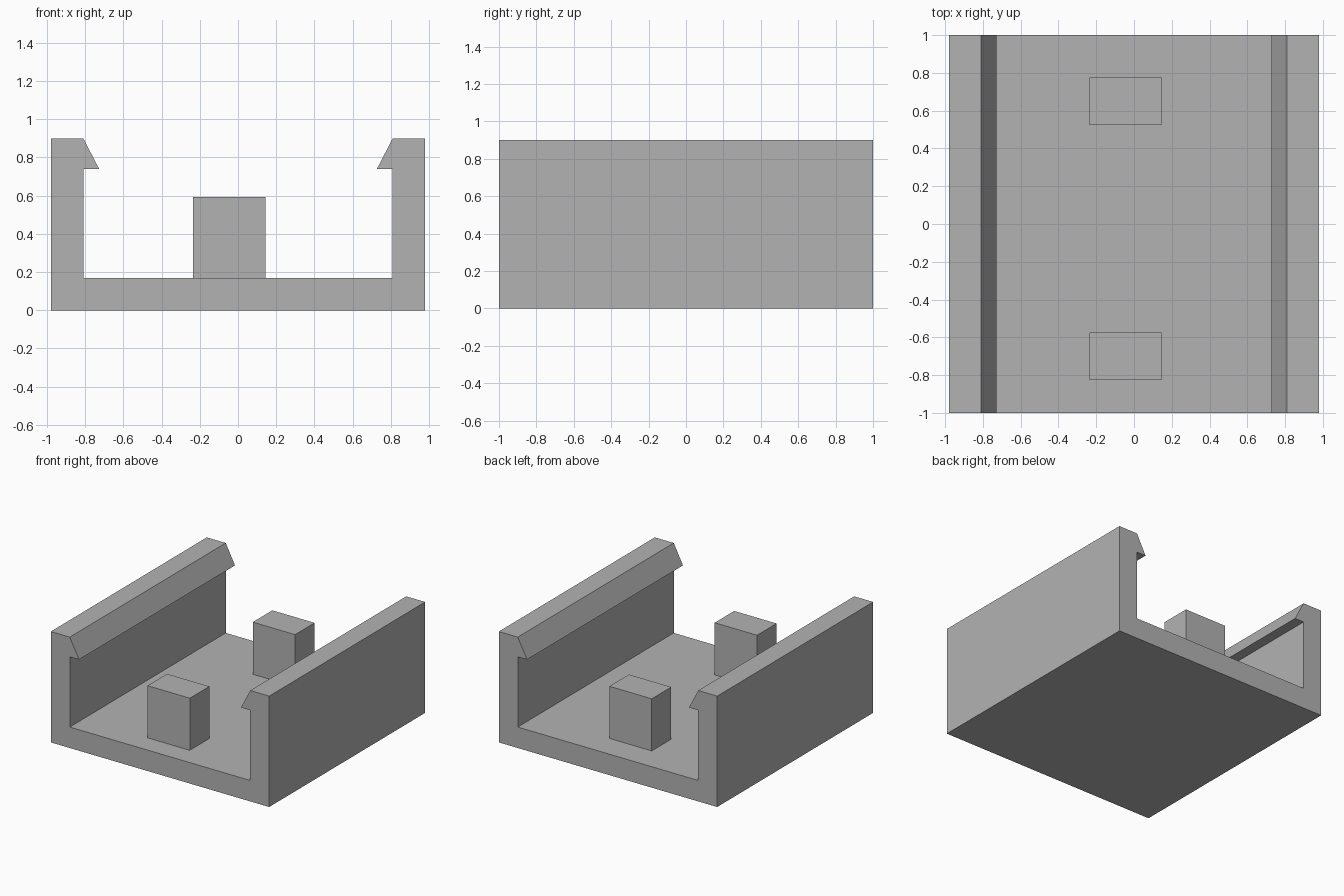
import bpy
import bmesh

if "Cube" in bpy.data.objects:
    bpy.data.objects.remove(bpy.data.objects["Cube"], do_unlink=True)

grey = bpy.data.materials.new("plain_grey")
grey.use_nodes = True
GREY = (0.45, 0.45, 0.45, 1)
grey.diffuse_color = GREY
grey.node_tree.nodes["Principled BSDF"].inputs["Base Color"].default_value = GREY


def extrude_profile(name, outline, y_start, y_end):
    """Extrude a closed x-z outline along y into a flat-sided solid."""
    bm = bmesh.new()
    face = bm.faces.new([bm.verts.new((x, y_start, z)) for x, z in outline])
    result = bmesh.ops.extrude_face_region(bm, geom=[face])
    verts = [v for v in result["geom"] if isinstance(v, bmesh.types.BMVert)]
    bmesh.ops.translate(bm, verts=verts, vec=(0, y_end - y_start, 0))
    bmesh.ops.recalc_face_normals(bm, faces=bm.faces)
    mesh = bpy.data.meshes.new(name)
    bm.to_mesh(mesh)
    bm.free()
    mesh.materials.append(grey)
    obj = bpy.data.objects.new(name, mesh)
    bpy.context.collection.objects.link(obj)
    return obj


# Channel: floor, walls and inward snap lips in one mirrored section
WIDTH, FLOOR, TOP = 0.98, 0.17, 0.90
WALL, LIP, LIP_Z = 0.81, 0.727, 0.74
half = [(WIDTH, 0), (WIDTH, TOP), (WALL, TOP), (LIP, LIP_Z), (WALL, LIP_Z), (WALL, FLOOR)]
outline = half + [(-x, z) for x, z in reversed(half)]
extrude_profile("clip_channel", outline, -1, 1)

# Two posts standing on the floor, slightly off centre
post = [(-0.235, FLOOR), (0.145, FLOOR), (0.145, 0.593), (-0.235, 0.593)]
for name, y in (("front_post", -0.70), ("back_post", 0.65)):
    extrude_profile(name, post, y - 0.125, y + 0.125)
